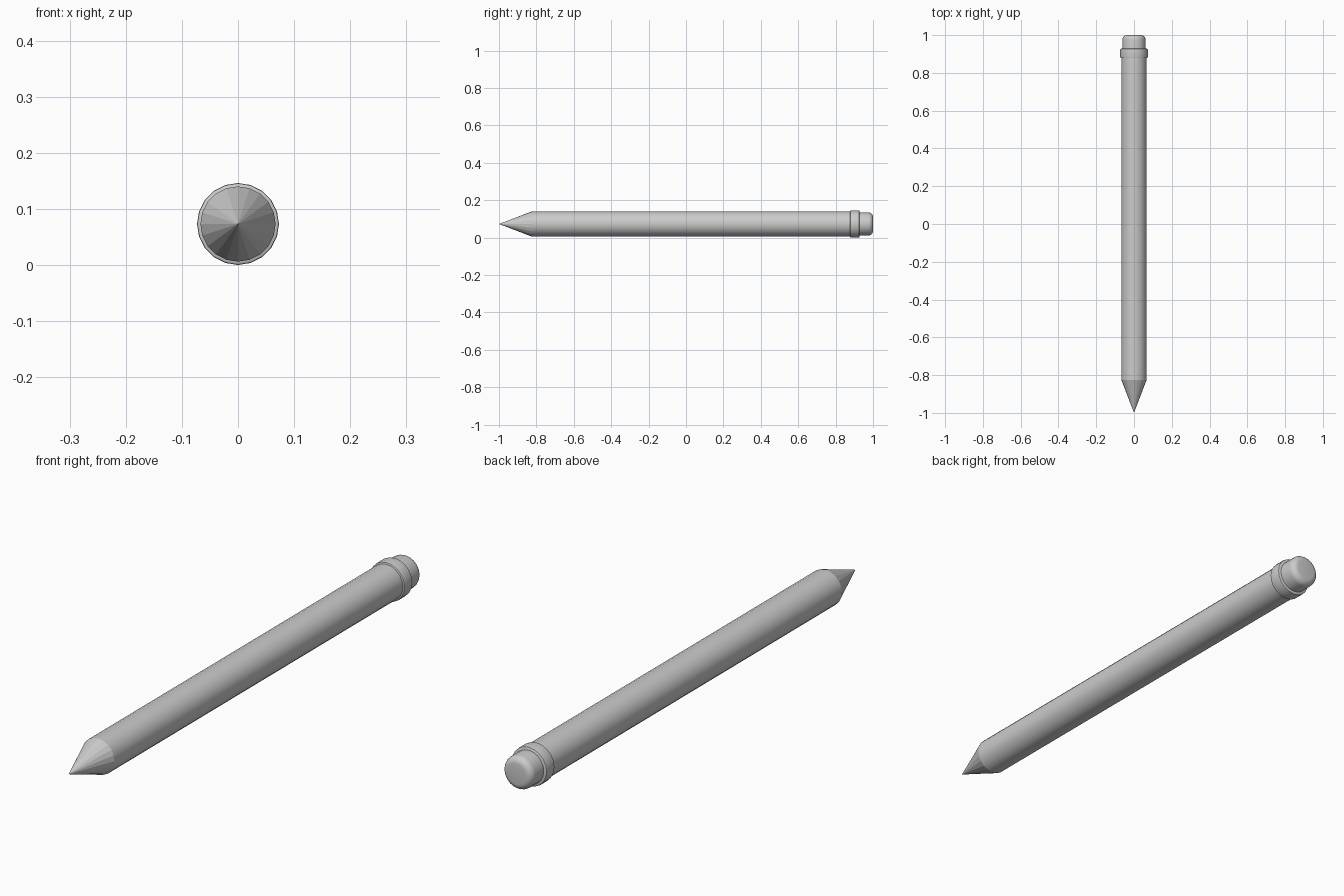
import bpy, bmesh, math

if "Cube" in bpy.data.objects:
    bpy.data.objects.remove(bpy.data.objects["Cube"])

SIDES = 20
Z = 0.073  # height of the pencil axis


def lathe(name, profile, smooth=True):
    """Spin (radius, y) points about the lengthwise axis and close both ends."""
    bm = bmesh.new()
    rings = []
    for r, y in profile:
        if r == 0:
            rings.append([bm.verts.new((0, y, Z))])
            continue
        angles = [2 * math.pi * i / SIDES for i in range(SIDES)]
        rings.append([bm.verts.new((r * math.cos(a), y, Z + r * math.sin(a))) for a in angles])
    for a, b in zip(rings, rings[1:]):
        for i in range(SIDES):
            j = (i + 1) % SIDES
            if len(a) == 1:
                bm.faces.new((a[0], b[i], b[j]))
            else:
                bm.faces.new((a[i], a[j], b[j], b[i]))
    for ring in (rings[0], rings[-1]):
        if len(ring) > 1:
            bm.faces.new(ring)
    bmesh.ops.recalc_face_normals(bm, faces=bm.faces)
    mesh = bpy.data.meshes.new(name)
    bm.to_mesh(mesh)
    bm.free()
    ob = bpy.data.objects.new(name, mesh)
    bpy.context.collection.objects.link(ob)
    if smooth:
        bpy.ops.object.select_all(action='DESELECT')
        ob.select_set(True)
        bpy.context.view_layer.objects.active = ob
        bpy.ops.object.shade_smooth_by_angle(angle=math.radians(35))
    return ob


# sharpened point, faceted
lathe("tip", [(0, -1.0), (0.067, -0.825)], smooth=False)

# round shaft
lathe("shaft", [(0.067, -0.825), (0.067, 0.89)])

# collar with softened rims
lathe("collar", [(0.069, 0.878), (0.0722, 0.880), (0.073, 0.884),
                 (0.073, 0.922), (0.0722, 0.926), (0.069, 0.928)])

# eraser with a rounded end
R, B = 0.062, 0.024
arc = [(R - B + B * math.cos(t), 1.0 - B + B * math.sin(t))
       for t in (math.pi / 2 * k / 5 for k in range(6))]
lathe("eraser", [(R, 0.92)] + arc)
